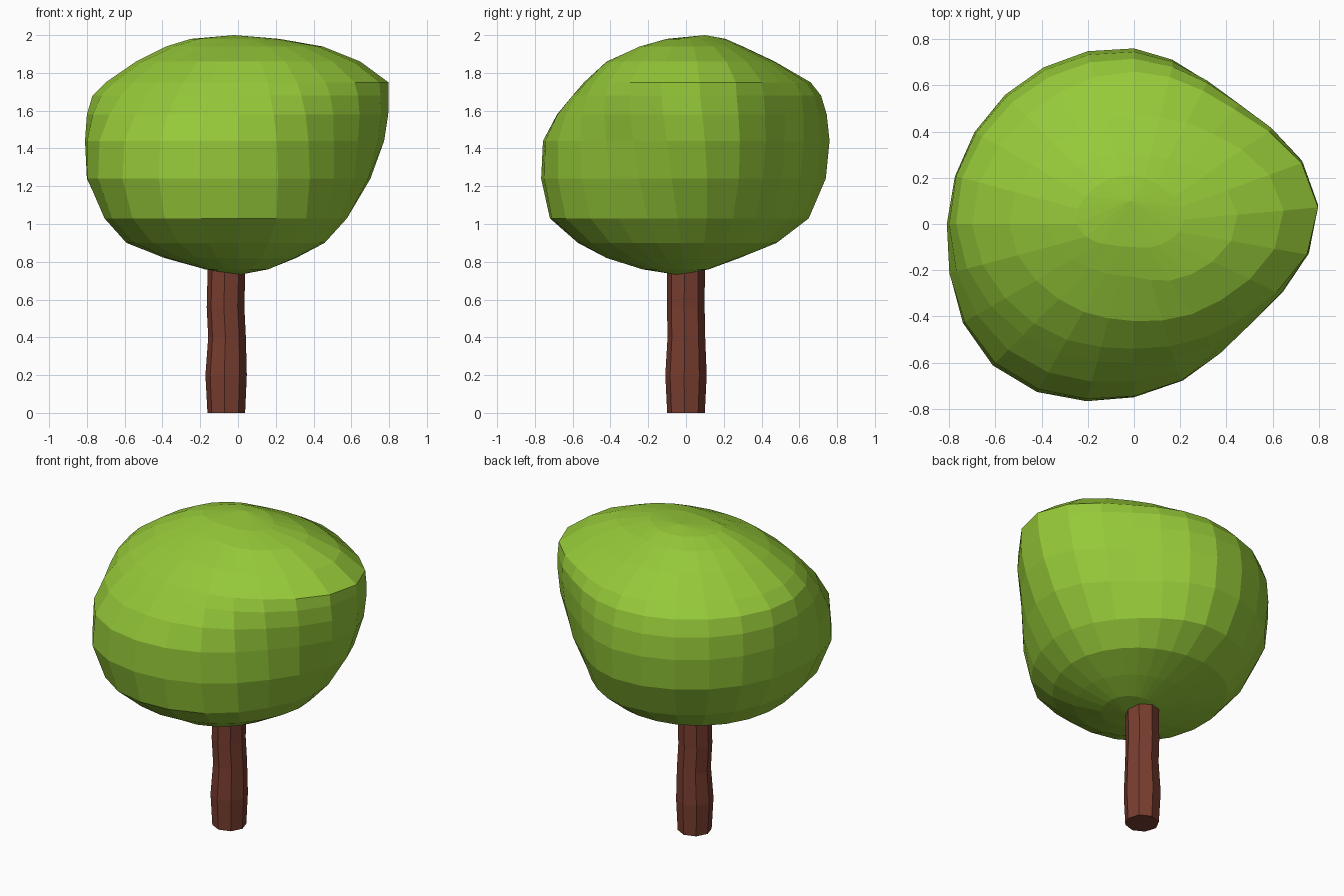
import bpy, bmesh, math
from mathutils import Vector

if "Cube" in bpy.data.objects:
    bpy.data.objects.remove(bpy.data.objects["Cube"])


def material(name, rgb):
    m = bpy.data.materials.new(name)
    m.diffuse_color = (*rgb, 1)
    m.use_nodes = True
    m.node_tree.nodes["Principled BSDF"].inputs["Base Color"].default_value = m.diffuse_color
    return m


def loft(name, rings, bottom, top, mat):
    """Skin a stack of equal rings and close both ends with a fan."""
    bm = bmesh.new()
    loops = [[bm.verts.new(p) for p in ring] for ring in rings]
    n = len(loops[0])
    for a, b in zip(loops, loops[1:]):
        for i in range(n):
            j = (i + 1) % n
            bm.faces.new((a[i], a[j], b[j], b[i]))
    lo, hi = bm.verts.new(bottom), bm.verts.new(top)
    for i in range(n):
        j = (i + 1) % n
        bm.faces.new((loops[0][j], loops[0][i], lo))
        bm.faces.new((loops[-1][i], loops[-1][j], hi))
    bmesh.ops.recalc_face_normals(bm, faces=bm.faces)
    me = bpy.data.meshes.new(name)
    bm.to_mesh(me)
    bm.free()
    me.materials.append(mat)
    ob = bpy.data.objects.new(name, me)
    bpy.context.collection.objects.link(ob)
    return ob


def closed_spline(vals, t):
    """Catmull-Rom value on a closed loop, t in 0..1."""
    n = len(vals)
    k = int(t * n)
    f = t * n - k
    a, b, c, d = (vals[(k + o) % n] for o in (-1, 0, 1, 2))
    return b + 0.5 * f * (c - a + f * (2*a - 5*b + 4*c - d + f * (3*(b - c) + d - a)))


green = material("leaf green", (0.30, 0.58, 0.04))
brown = material("bark brown", (0.190, 0.047, 0.029))

# Crown: height, then radii toward E, NE, N, NW, W, SW, S, SE
crown = [
    (0.76, .15, .13, .12, .14, .16, .22, .23, .18),
    (0.82, .30, .28, .28, .33, .38, .44, .42, .33),
    (0.90, .46, .46, .48, .54, .59, .64, .56, .47),
    (1.03, .58, .58, .65, .67, .70, .79, .71, .59),
    (1.24, .71, .65, .74, .77, .80, .865, .75, .65),
    (1.44, .78, .68, .76, .79, .81, .85, .745, .66),
    (1.58, .80, .69, .745, .78, .80, .77, .68, .665),
    (1.68, .80, .69, .715, .745, .77, .68, .60, .65),
    (1.75, .80, .66, .66, .66, .70, .61, .54, .62),
    (1.86, .65, .52, .47, .49, .54, .46, .42, .50),
    (1.94, .45, .34, .30, .35, .38, .27, .23, .33),
    (1.98, .22, .20, .21, .23, .25, .13, .10, .14),
]
SIDES = 24
rings = []
for z, *radii in crown:
    ring = []
    skew = 0.09 + 0.15 * max(0, 1.7 - z)   # the east ridge leans backward
    for i in range(SIDES):
        t = i / SIDES
        r = closed_spline(radii, t)
        a = math.tau * t
        a += skew * max(0, math.cos(a))
        ring.append(Vector((r * math.cos(a), r * math.sin(a), z)))
    rings.append(ring)
loft("leaf_crown", rings, (0, -0.04, 0.73), (-0.02, 0.10, 2.0), green)

# Trunk: eight-sided, slightly wobbly post; height, centre x, centre y, radius
trunk = [(0, -.062, 0, .100), (.2, -.063, 0, .110), (.4, -.058, .002, .100),
         (.56, -.066, -.001, .100), (.72, -.062, 0, .100), (.86, -.060, 0, .100)]
rings = [[Vector((cx + r * math.cos(a), cy + r * math.sin(a), z))
          for a in (math.tau * i / 8 - math.radians(5) for i in range(8))]
         for z, cx, cy, r in trunk]
loft("trunk", rings, (-.062, 0, 0), (-.06, 0, .86), brown)
